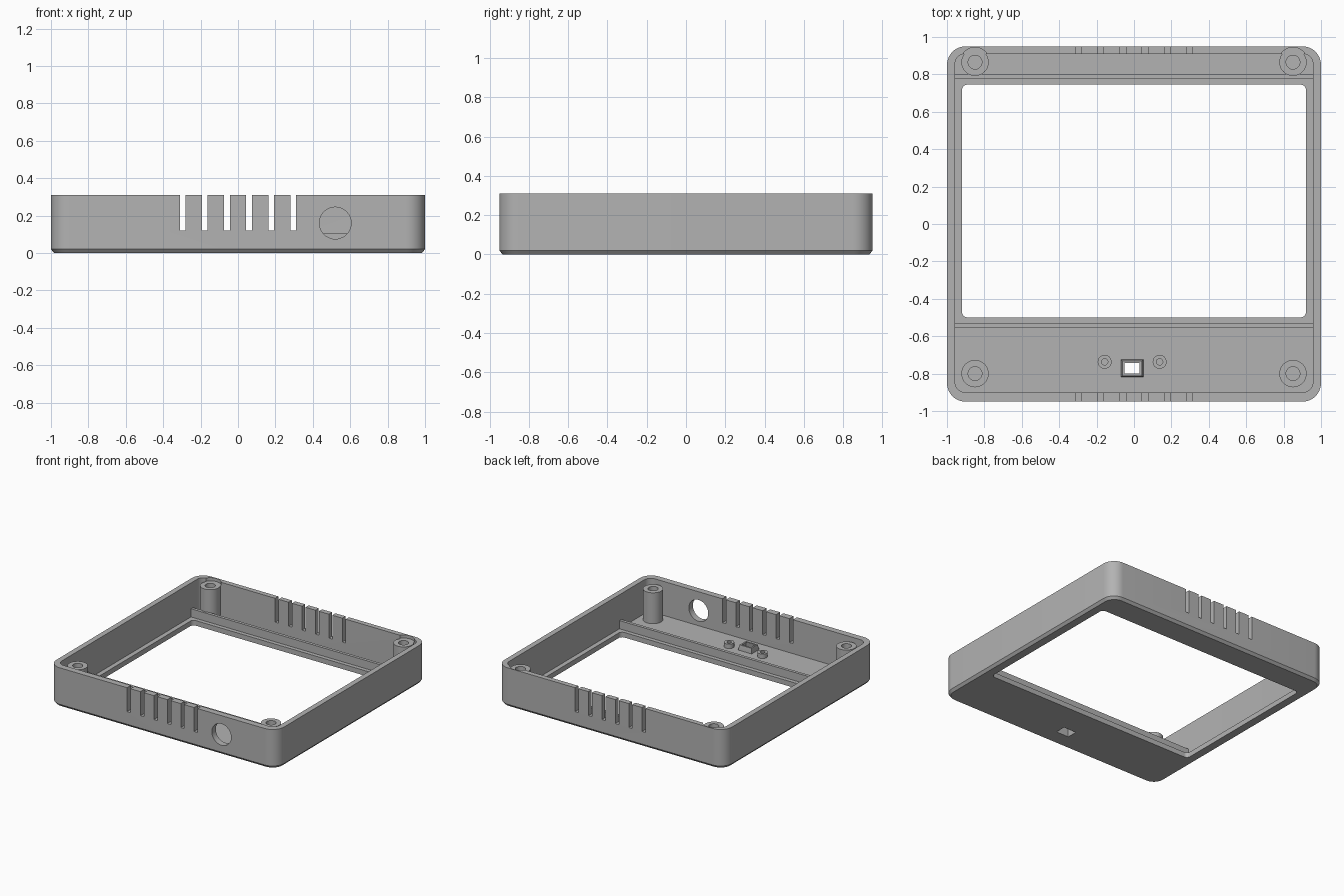
import bpy, bmesh, math
from mathutils import Matrix

if "Cube" in bpy.data.objects:
    bpy.data.objects.remove(bpy.data.objects["Cube"], do_unlink=True)

grey = bpy.data.materials.new("plain grey")
grey.use_nodes = True
grey.diffuse_color = (0.45, 0.45, 0.45, 1)
grey.node_tree.nodes["Principled BSDF"].inputs["Base Color"].default_value = (0.45, 0.45, 0.45, 1)


def rounded(hx, hy, r, z, cx=0, cy=0, n=10):
    """Ring of points around a rounded rectangle."""
    ring = []
    for k, (sx, sy) in enumerate([(1, 1), (-1, 1), (-1, -1), (1, -1)]):
        for i in range(n + 1 if r else 1):
            a = math.pi / 2 * (k + i / n)
            ring.append((cx + sx * (hx - r) + r * math.cos(a),
                         cy + sy * (hy - r) + r * math.sin(a), z))
    return ring


def circle(cx, cy, r, z, n=40):
    return [(cx + r * math.cos(2 * math.pi * i / n),
             cy + r * math.sin(2 * math.pi * i / n), z) for i in range(n)]


def loft(name, rings, closed=False):
    """Skin a stack of rings, capped at both ends or closed into a loop."""
    bm = bmesh.new()
    vs = [[bm.verts.new(p) for p in ring] for ring in rings]
    n = len(vs[0])
    pairs = list(zip(vs, vs[1:]))
    if closed:
        pairs.append((vs[-1], vs[0]))
    else:
        bm.faces.new(vs[0][::-1])
        bm.faces.new(vs[-1])
    for a, b in pairs:
        for i in range(n):
            j = (i + 1) % n
            bm.faces.new((a[i], a[j], b[j], b[i]))
    bmesh.ops.recalc_face_normals(bm, faces=bm.faces)
    mesh = bpy.data.meshes.new(name)
    bm.to_mesh(mesh)
    bm.free()
    mesh.materials.append(grey)
    obj = bpy.data.objects.new(name, mesh)
    bpy.context.collection.objects.link(obj)
    return obj


def select(obj):
    bpy.ops.object.select_all(action='DESELECT')
    obj.select_set(True)
    bpy.context.view_layer.objects.active = obj


def cut(obj, cutter):
    cutter.hide_render = True
    mod = obj.modifiers.new("cut", 'BOOLEAN')
    mod.operation = 'DIFFERENCE'
    mod.solver = 'EXACT'
    mod.object = cutter
    select(obj)
    bpy.ops.object.modifier_apply(modifier=mod.name)
    bpy.data.objects.remove(cutter, do_unlink=True)


def block(name, x0, x1, y0, y1, z0, z1):
    c = ((x0 + x1) / 2, (y0 + y1) / 2)
    h = ((x1 - x0) / 2, (y1 - y0) / 2)
    return loft(name, [rounded(*h, 0, z, *c) for z in (z0, z1)])


def tube(name, x, y, r_out, r_in, base, top, depth):
    return loft(name, [circle(x, y, r_out, base), circle(x, y, r_out, top),
                       circle(x, y, r_in, top), circle(x, y, r_in, depth)])


FLOOR, TOP = 0.04, 0.31

# Open tray with a chamfered lower edge
housing = loft("housing", [rounded(0.983, 0.933, 0.083, 0), rounded(1, 0.95, 0.1, 0.02),
                           rounded(1, 0.95, 0.1, TOP)])
cut(housing, loft("cavity_cutter", [rounded(0.957, 0.905, 0.055, z, 0, 0.005) for z in (FLOOR, 0.5)]))

# Display window
cut(housing, loft("window_cutter", [rounded(0.92, 0.622, 0.03, z, 0, 0.123) for z in (-0.1, 0.2)]))

# Vent slots through the front and back walls
for i in range(6):
    x = -0.295 + 0.118 * i
    for y in (-0.93, 0.93):
        cut(housing, block("slot_cutter", x - 0.015, x + 0.015, y - 0.06, y + 0.06, 0.12, 0.5))

# Round cable hole in the front wall
hole = loft("cable_cutter", [circle(0, 0, 0.085, z) for z in (-0.06, 0.06)])
hole.data.transform(Matrix.Translation((0.52, -0.93, 0.16)) @ Matrix.Rotation(math.pi / 2, 4, 'X'))
cut(housing, hole)

# Switch opening in the floor
SX, SY = -0.01, -0.772
cut(housing, block("switch_cutter", SX - 0.06, SX + 0.06, SY - 0.047, SY + 0.047, -0.1, 0.1))

# Corner screw posts, the back pair set into the wall
for side, x in (("right", -0.85), ("left", 0.85)):
    cut(housing, loft("pocket_cutter", [circle(x, 0.865, 0.079, z) for z in (0.285, 0.5)]))
    for end, y in (("front", -0.8), ("back", 0.865)):
        tube(f"{end}_{side}_post", x, y, 0.073, 0.037, 0.03, 0.285, 0.1)

# Ribs beside the display
for name, y0 in (("front_rib", -0.555), ("back_rib", 0.777)):
    block(name, -0.96, 0.96, y0, y0 + 0.024, 0.03, 0.105)

# Tapered collar around the switch opening
loft("switch_collar", [rounded(hx, hy, 0, z, SX, SY) for hx, hy, z in (
    (0.06, 0.047, 0), (0.06, 0.047, FLOOR), (0.052, 0.04, 0.08),
    (0.04, 0.028, 0.08), (0.055, 0.042, 0))], closed=True)

# Small pegs beside the switch
for side, dx in (("right", -0.147), ("left", 0.147)):
    tube(f"switch_peg_{side}", SX + dx, -0.737, 0.037, 0.017, 0.03, 0.075, 0.045)

for obj in list(bpy.context.scene.objects):
    if obj.type == 'MESH':
        select(obj)
        bpy.ops.object.shade_smooth_by_angle(angle=math.radians(30))
